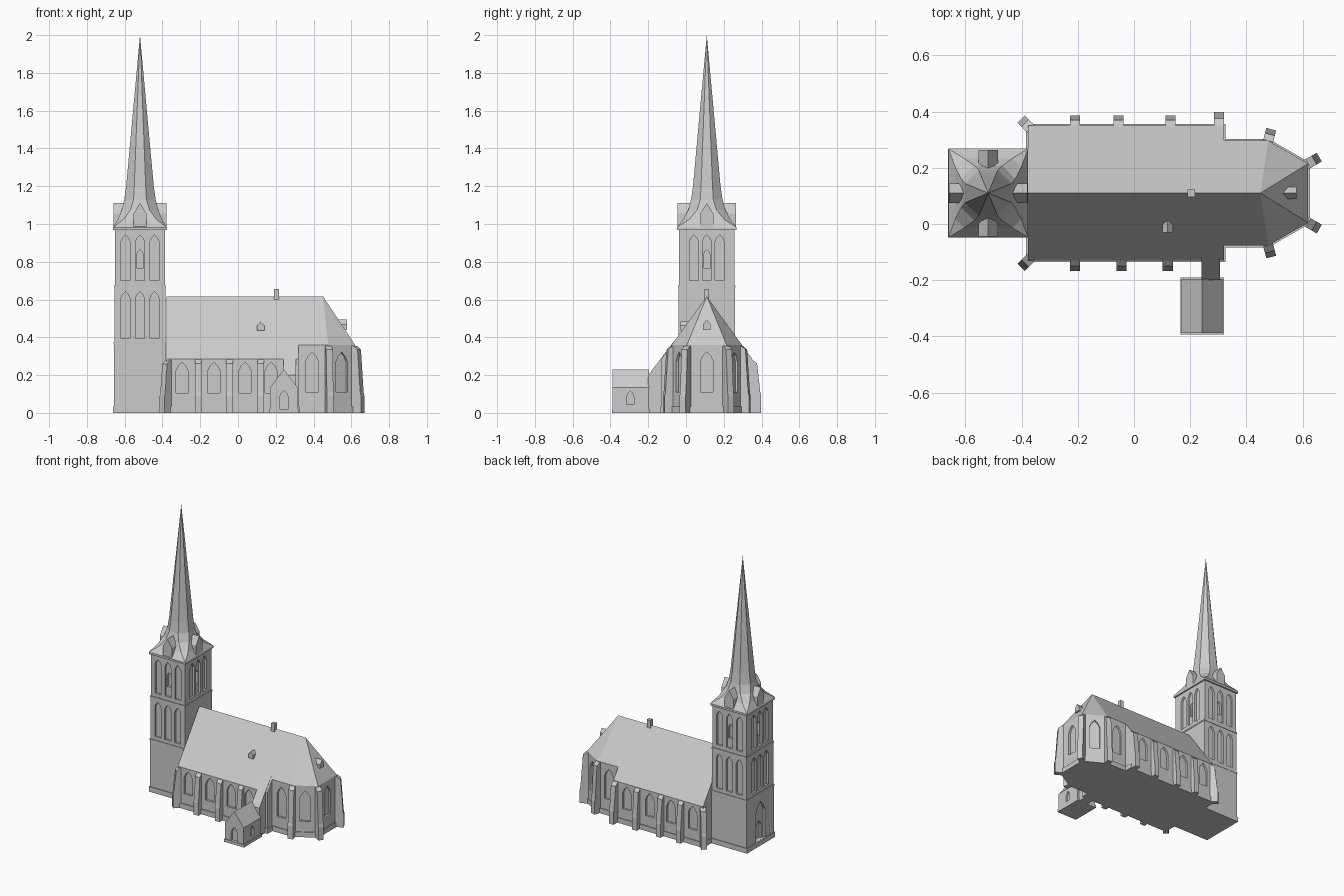
import bpy, bmesh, math
from mathutils import Vector

if "Cube" in bpy.data.objects:
    bpy.data.objects.remove(bpy.data.objects["Cube"])

CY = 0.11            # church axis in y
TX = -0.519          # tower centre in x
RIDGE, SLOPE = 0.617, 1.38

stone = bpy.data.materials.new("light grey stone")
stone.diffuse_color = (0.6, 0.6, 0.6, 1)
stone.use_nodes = True
stone.node_tree.nodes["Principled BSDF"].inputs["Base Color"].default_value = stone.diffuse_color


def finish(name, bm):
    bmesh.ops.recalc_face_normals(bm, faces=bm.faces)
    me = bpy.data.meshes.new(name)
    bm.to_mesh(me)
    bm.free()
    me.materials.append(stone)
    ob = bpy.data.objects.new(name, me)
    bpy.context.collection.objects.link(ob)
    return ob


def prism(bm, pts, vec):
    a = [bm.verts.new(p) for p in pts]
    b = [bm.verts.new(Vector(p) + Vector(vec)) for p in pts]
    n = len(a)
    bm.faces.new(a)
    bm.faces.new(b[::-1])
    for i in range(n):
        bm.faces.new((a[i], a[(i + 1) % n], b[(i + 1) % n], b[i]))


def box(bm, x0, x1, y0, y1, z0, z1):
    prism(bm, [(x0, y0, z0), (x1, y0, z0), (x1, y1, z0), (x0, y1, z0)], (0, 0, z1 - z0))


def wall_prism(bm, x, y, deg, outline, r0, r1):
    """Outline of (sideways, z) on a wall facing deg, extruded from r0 to r1 outward."""
    a = math.radians(deg)
    out, side = Vector((math.cos(a), math.sin(a), 0)), Vector((-math.sin(a), math.cos(a), 0))
    base = Vector((x, y, 0)) + out * r0
    prism(bm, [base + side * t + Vector((0, 0, z)) for t, z in outline], out * (r1 - r0))


def arch(w, z0, z1, t=0):
    """Pointed arch outline with half width w."""
    return [(t - w, z0), (t + w, z0), (t + w, z1 - 1.5 * w), (t + 0.62 * w, z1 - 0.65 * w),
            (t, z1), (t - 0.62 * w, z1 - 0.65 * w), (t - w, z1 - 1.5 * w)]


def gable(w, z0, ze, z1):
    return [(-w, z0), (w, z0), (w, ze), (0, z1), (-w, ze)]


def cut(ob, cuts):
    """Recess openings: each cut is (x, y, deg, outline, depth)."""
    bm = bmesh.new()
    for x, y, deg, outline, depth in cuts:
        wall_prism(bm, x, y, deg, outline, -depth, 0.03)
    cutter = finish("cutter", bm)
    cutter.hide_render = True
    mod = ob.modifiers.new("openings", 'BOOLEAN')
    mod.operation, mod.solver, mod.object = 'DIFFERENCE', 'EXACT', cutter
    dg = bpy.context.evaluated_depsgraph_get()
    me = bpy.data.meshes.new_from_object(ob.evaluated_get(dg))
    ob.modifiers.clear()
    ob.data = me
    bpy.data.objects.remove(cutter)


# Nave: gabled hall with four windows a side
NW = 0.24
bm = bmesh.new()
prism(bm, [(-0.378, CY + t, z) for t, z in gable(NW, 0, RIDGE - SLOPE * NW, RIDGE)], (0.698, 0, 0))
nave = finish("nave", bm)
cuts = []
for s, last in ((-1, 0.175), (1, 0.215)):
    for x in (-0.296, -0.128, 0.037, last):
        cuts.append((x, CY + s * NW, 90 * s, arch(0.033, 0.105, 0.268), 0.014))
cut(nave, cuts)

# Choir with three-sided apse
CW = 0.187
plan = [(0.30, -CW), (0.478, -CW), (0.62, -0.105), (0.62, 0.105), (0.478, CW), (0.30, CW)]
bm = bmesh.new()
for x, t in plan:
    bm.verts.new((x, CY + t, 0))
    bm.verts.new((x, CY + t, RIDGE - SLOPE * CW))
for x in (0.30, 0.45):
    bm.verts.new((x, CY, RIDGE))
bmesh.ops.convex_hull(bm, input=bm.verts)
bmesh.ops.dissolve_limit(bm, angle_limit=0.01, verts=bm.verts, edges=bm.edges)
choir = finish("choir", bm)
win = arch(0.034, 0.11, 0.322)
cuts = [(0.62, CY, 0, win, 0.014)]
for s in (-1, 1):
    cuts.append((0.392, CY + s * CW, 90 * s, win, 0.014))
    cuts.append((0.549, CY + s * 0.146, 60 * s, win, 0.014))
cut(choir, cuts)

# Base course round nave and choir
bm = bmesh.new()
box(bm, -0.384, 0.326, CY - NW - 0.006, CY + NW + 0.006, 0, 0.035)
prism(bm, [(x + (0.006 if x > 0.6 else 0), CY + t * 1.035, 0) for x, t in plan], (0, 0, 0.035))
finish("base_course", bm)

# Buttresses with battered fronts and sloping tops
bm = bmesh.new()


def buttress(x, y, deg, h, d=0.04):
    a = math.radians(deg)
    out, side = Vector((math.cos(a), math.sin(a), 0)), Vector((-math.sin(a), math.cos(a), 0))
    prof = [(-0.02, 0), (d, 0), (d, 0.09), (d * 0.9, 0.11), (d * 0.55, h - 0.02), (0, h), (-0.02, h)]
    prism(bm, [Vector((x, y, z)) + out * r - side * 0.018 for r, z in prof], side * 0.036)


for s, xs in ((-1, (-0.21, -0.045, 0.12)), (1, (-0.21, -0.055, 0.13, 0.303))):
    for x in xs:
        buttress(x, CY + s * NW, 90 * s, 0.282, 0.048 if x > 0.3 else 0.037)
    buttress(-0.37, CY + s * (NW - 0.008), 135 * s, 0.28, 0.045)
    buttress(0.478, CY + s * CW, 75 * s, 0.355, 0.042)
    buttress(0.62, CY + s * 0.105, 30 * s, 0.355, 0.046)
finish("buttresses", bm)

# Tower: three stages, each stepping in slightly
stages = [(0.1375, 0.152, 0, 0.37), (0.135, 0.150, 0.37, 0.67), (0.1325, 0.148, 0.67, 0.98)]
parts = []
for i, (hx, hy, z0, z1) in enumerate(stages):
    bm = bmesh.new()
    box(bm, TX - hx, TX + hx, CY - hy, CY + hy, z0, z1)
    parts.append(finish("tower_stage_%d" % (i + 1), bm))
for i, (z0, z1, faces) in ((1, (0.395, 0.642, (90, 180, 270))), (2, (0.70, 0.942, (0, 90, 180, 270)))):
    hx, hy = stages[i][:2]
    cuts, louvres = [], []
    for deg in faces:
        a = math.radians(deg)
        x, y = TX + hx * math.cos(a), CY + hy * math.sin(a)
        gap = 0.077 if deg in (90, 270) else 0.068
        cuts += [(x, y, deg, arch(0.0235, z0, z1, k * gap), 0.014) for k in (-1, 0, 1)]
        louvres.append((x, y, deg, arch(0.016, 0.765, 0.865), 0.03))
    cut(parts[i], cuts)
    if i == 2:
        cut(parts[i], louvres)
# West doorway
west = TX - stages[0][0]
cut(parts[0], [(west, CY, 180, arch(0.05, 0.036, 0.31), 0.014)])
cut(parts[0], [(west, CY, 180, arch(0.028, 0.036, 0.17), 0.03)])

# Tower plinth, string courses and eaves
bm = bmesh.new()
for hx, hy, z0, z1 in ((0.143, 0.157, 0, 0.035), (0.139, 0.154, 0.362, 0.372),
                       (0.138, 0.153, 0.664, 0.674), (0.142, 0.158, 0.968, 0.982)):
    box(bm, TX - hx, TX + hx, CY - hy, CY + hy, z0, z1)
finish("tower_bands", bm)

# Spire: octagon flaring out to the square tower head
bm = bmesh.new()
k = math.tan(math.pi / 8)
rings = []
for hx, hy, flat, z in ((0.142, 0.158, 1, 0.982), (0.117, 0.124, 0.74, 1.025),
                        (0.096, 0.098, 0.52, 1.075), (0.083, 0.083, k, 1.13), (0.073, 0.073, k, 1.2)):
    c = [(1, -flat), (1, flat), (flat, 1), (-flat, 1), (-1, flat), (-1, -flat), (-flat, -1), (flat, -1)]
    rings.append([bm.verts.new((TX + hx * u, CY + hy * v, z)) for u, v in c])
tip = bm.verts.new((TX, CY, 2.0))
for lo, hi in zip(rings, rings[1:]):
    for i in range(8):
        bm.faces.new((lo[i], lo[(i + 1) % 8], hi[(i + 1) % 8], hi[i]))
for i in range(8):
    bm.faces.new((rings[-1][i], rings[-1][(i + 1) % 8], tip))
bm.faces.new(rings[0][::-1])
bmesh.ops.remove_doubles(bm, verts=bm.verts, dist=0.0005)
finish("spire", bm)

# Spire dormers
bm = bmesh.new()
for deg in (0, 90, 180, 270):
    wall_prism(bm, TX, CY, deg, gable(0.035, 0.98, 1.055, 1.11), 0.05, 0.14 if deg % 180 == 0 else 0.154)
finish("spire_dormers", bm)

# Small roof dormers and chimney
bm = bmesh.new()
wall_prism(bm, 0.12, CY, 270, gable(0.019, 0.435, 0.462, 0.483), 0.08, 0.14)
wall_prism(bm, 0.45, CY, 0, gable(0.021, 0.44, 0.468, 0.495), 0.05, 0.128)
finish("roof_dormers", bm)
bm = bmesh.new()
box(bm, 0.191, 0.218, CY - 0.013, CY + 0.013, 0.58, 0.655)
finish("chimney", bm)

# South porch and its link to the nave
bm = bmesh.new()
wall_prism(bm, 0.243, 0, 270, gable(0.073, 0, 0.135, 0.23), 0.195, 0.388)
porch = finish("porch", bm)
cut(porch, [(0.243, -0.388, 270, arch(0.024, 0.02, 0.118), 0.014),
            (0.316, -0.295, 0, arch(0.019, 0.045, 0.115), 0.012),
            (0.170, -0.295, 180, arch(0.019, 0.045, 0.115), 0.012)])
bm = bmesh.new()
box(bm, 0.165, 0.321, -0.393, -0.19, 0, 0.02)
finish("porch_base", bm)
bm = bmesh.new()
prism(bm, [(0.24, y, z) for y, z in ((-0.06, 0), (-0.2, 0), (-0.2, 0.2), (-0.06, 0.384))], (0.066, 0, 0))
finish("porch_link", bm)
